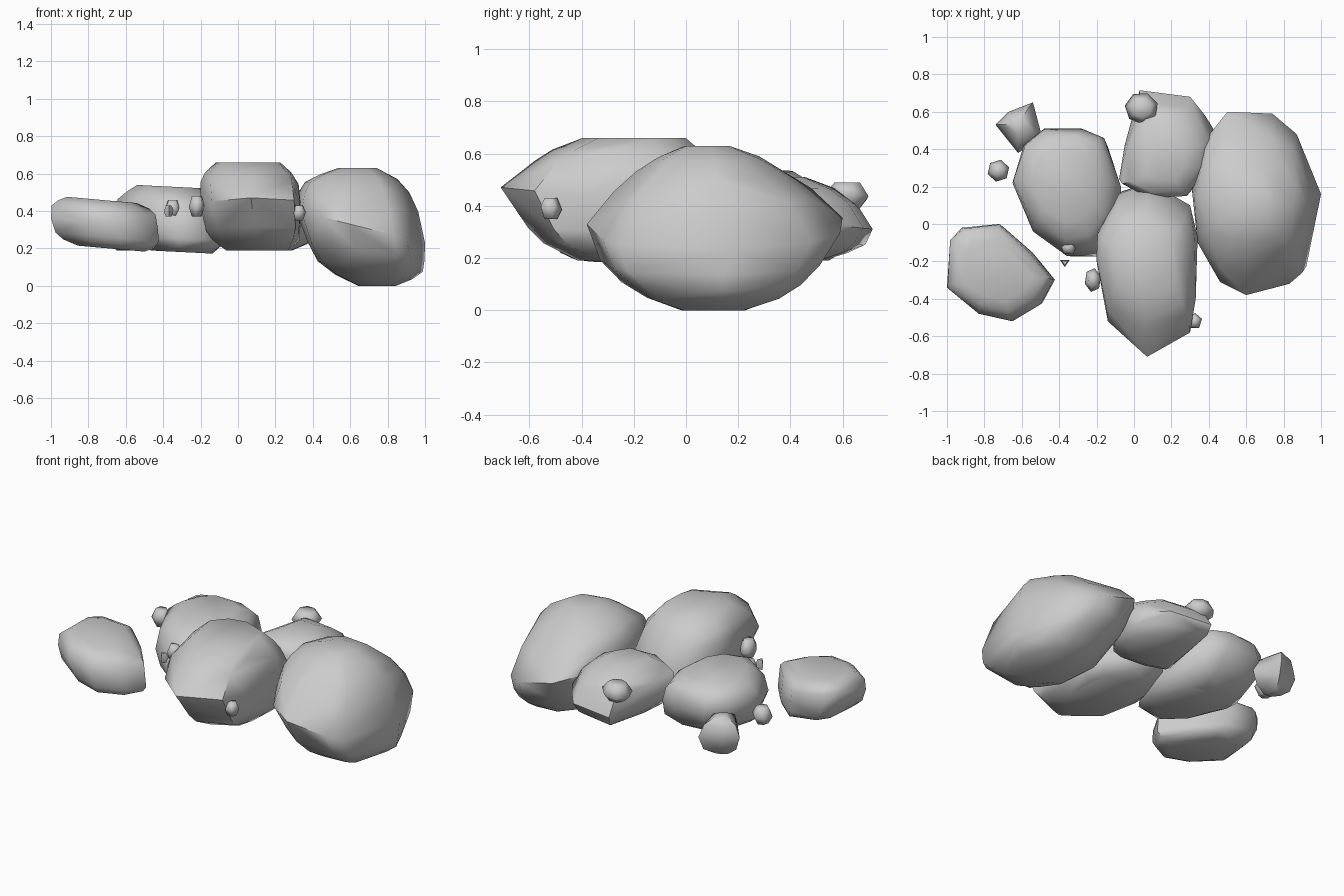
import bpy, bmesh, math, random

if "Cube" in bpy.data.objects:
    bpy.data.objects.remove(bpy.data.objects["Cube"])

random.seed(4)


def rock(name, outline, z_low, z_mid, z_high, low_c, high_c, tilt=(0, 0), p=2.3,
         rings=(0.93, 0.75, 0.42), end_tilt=0, squeeze=(0, 0), angle=50):
    """Convex boulder: a tilted plan outline shrinking in rings to a crown and a base."""
    n = len(outline)
    cx = sum(q[0] for q in outline) / n
    cy = sum(q[1] for q in outline) / n
    bm = bmesh.new()
    mid = [(x, y, z_mid + tilt[0] * (x - cx) + tilt[1] * (y - cy)) for x, y in outline]
    for q in mid:
        bm.verts.new(q)
    for (px, py), z_end, sq in ((low_c, z_low, squeeze[0]), (high_c, z_high, squeeze[1])):
        for s in rings:
            f = 1 if s == rings[-1] else (1 - s ** p) ** (1 / p)
            ox, oy = cx + (px - cx) * f, cy + (py - cy) * f
            for x, y, z in mid:
                k = s * random.uniform(0.95, 1.03)
                ze = z_end + end_tilt * (x - cx) * s
                bm.verts.new((ox + (x - cx) * k, oy + (y - cy) * k * (1 - sq * f), z + (ze - z) * f))
    hull = bmesh.ops.convex_hull(bm, input=bm.verts)
    junk = {g for g in hull["geom_interior"] + hull["geom_unused"] if isinstance(g, bmesh.types.BMVert)}
    bmesh.ops.delete(bm, geom=list(junk), context='VERTS')
    bmesh.ops.dissolve_limit(bm, angle_limit=math.radians(5), verts=bm.verts, edges=bm.edges)
    bmesh.ops.recalc_face_normals(bm, faces=bm.faces)
    me = bpy.data.meshes.new(name)
    bm.to_mesh(me)
    bm.free()
    ob = bpy.data.objects.new(name, me)
    bpy.context.collection.objects.link(ob)
    bpy.ops.object.select_all(action='DESELECT')
    ob.select_set(True)
    bpy.context.view_layer.objects.active = ob
    bpy.ops.object.shade_smooth_by_angle(angle=math.radians(angle))


def pebble(name, x, y, z, rx, ry, rz, sides=6, turn=0.3):
    """Small stone with a few facets."""
    ring = [(x + rx * math.cos(turn + i * math.tau / sides),
             y + ry * math.sin(turn + i * math.tau / sides)) for i in range(sides)]
    rock(name, ring, z - rz, z, z + rz, (x, y), (x, y), (0.15, -0.1), rings=(0.6,), angle=75)


# Large boulders
rock("right_boulder",
     [(.50, .60), (.74, .59), (.87, .48), (.94, .32), (1.0, .16), (.95, -.05), (.90, -.26),
      (.83, -.32), (.60, -.38), (.46, -.31), (.34, -.1), (.31, .18), (.38, .45)],
     0, .31, .63, (.75, .10), (.65, .08), (-.25, 0), 2.3, (.94, .8, .6, .3), 0, (.15, .4))
rock("centre_boulder",
     [(.09, .22), (.30, .10), (.34, -.07), (.33, -.4), (.30, -.58), (.07, -.71),
      (-.14, -.52), (-.20, -.2), (-.19, -.03), (-.08, .16)],
     .19, .42, .66, (.11, -.13), (.06, -.18), (0, -.10), 3.4, (.96, .86, .64), 0, (.1, .35))
rock("left_boulder",
     [(-.48, .51), (-.28, .51), (-.16, .46), (-.07, .20), (-.10, .0), (-.2, -.15),
      (-.36, -.17), (-.54, -.04), (-.65, .22), (-.59, .42)],
     .18, .36, .53, (-.29, .12), (-.36, .22), (0, .06), 3, (.94, .8, .58), -.05)
rock("back_boulder",
     [(.03, .715), (.30, .68), (.38, .58), (.43, .5), (.42, .35), (.3, .17), (.08, .17),
      (-.08, .24), (-.05, .42)],
     .19, .34, .51, (.20, .40), (.18, .34), (0, -.10), 2.5, (.93, .75, .42))
rock("front_left_boulder",
     [(-.98, -.09), (-.92, -.02), (-.72, 0), (-.56, -.15), (-.43, -.3), (-.5, -.43),
      (-.65, -.52), (-.83, -.48), (-1.0, -.34)],
     .20, .34, .46, (-.69, -.26), (-.74, -.25), (-.08, 0), 3.8, (.97, .86, .64), -.09)

# Medium stone at the back left
rock("back_left_stone",
     [(-.67, .60), (-.54, .65), (-.49, .46), (-.62, .38), (-.74, .53)],
     .19, .32, .43, (-.61, .51), (-.62, .53), (0, 0), 2.2, (.8, .3))

# Loose pebbles
pebble("back_pebble", .04, .62, .44, .09, .085, .05, 7)
pebble("left_pebble", -.725, .285, .37, .06, .06, .05)
pebble("front_pebble_1", -.35, -.125, .41, .045, .045, .045, 5)
pebble("front_pebble_2", -.37, -.205, .40, .03, .025, .03, 3, math.pi / 6)
pebble("front_pebble_3", -.22, -.30, .425, .045, .065, .055, 6)
pebble("front_pebble_4", .325, -.52, .39, .04, .045, .04, 5)
